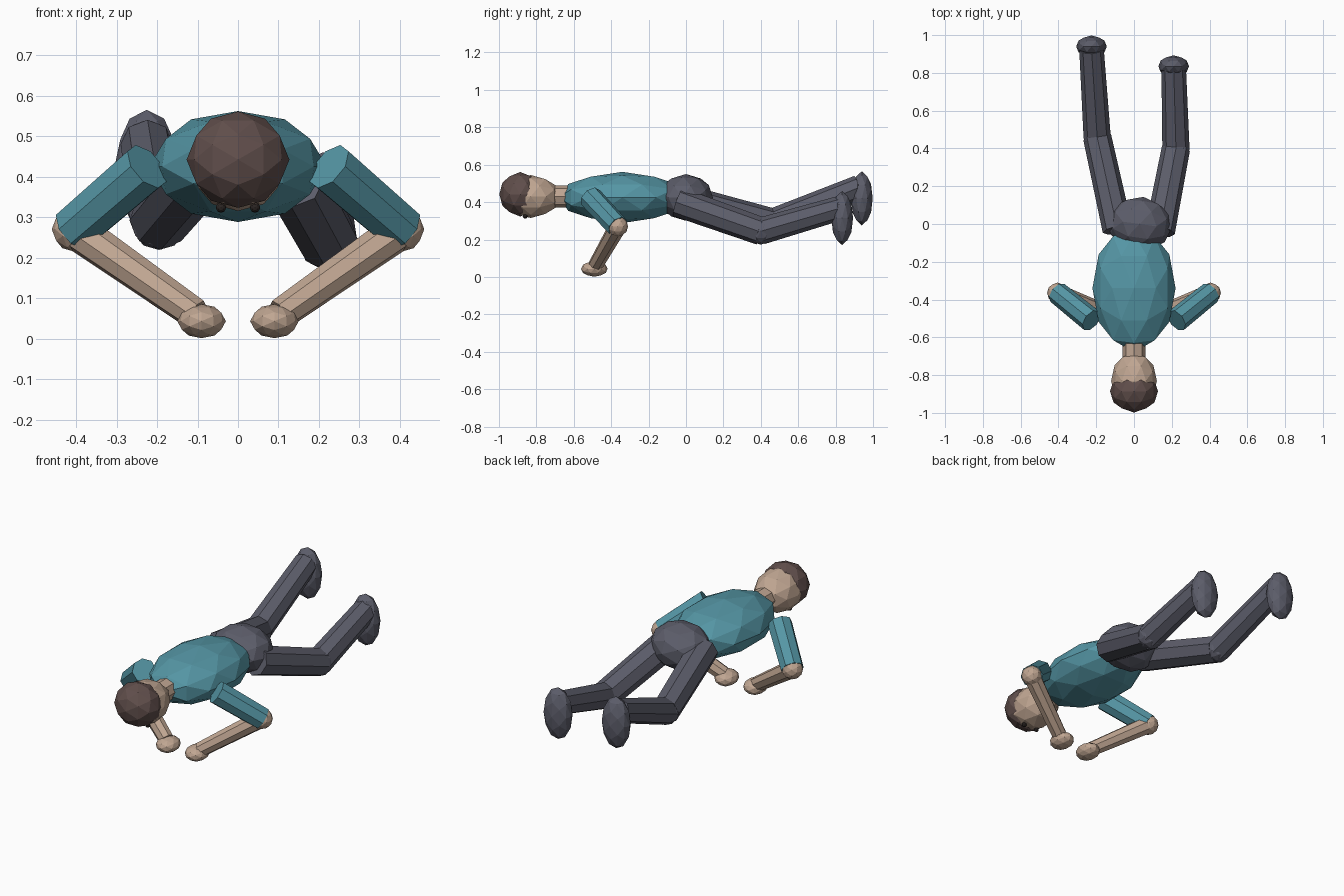
import bpy, bmesh
from math import radians
from mathutils import Matrix, Vector

cube = bpy.data.objects.get("Cube")
if cube:
    bpy.data.objects.remove(cube, do_unlink=True)


def material(name, hex_code):
    """Flat material from an sRGB hex colour."""
    srgb = [int(hex_code[i:i + 2], 16) / 255 for i in (0, 2, 4)]
    color = [((c + 0.055) / 1.055) ** 2.4 for c in srgb] + [1.0]
    mat = bpy.data.materials.new(name)
    mat.use_nodes = True
    mat.diffuse_color = color
    bsdf = next(n for n in mat.node_tree.nodes if n.type == 'BSDF_PRINCIPLED')
    bsdf.inputs["Base Color"].default_value = color
    return mat


SHIRT = material("teal_shirt", "5596A5")
SKIN = material("skin", "C0A692")
HAIR = material("brown_hair", "604E4B")
TROUSERS = material("slate_trousers", "5C5D6A")
EYE = material("dark_eye", "2A2422")


def finish(name, bm, mat):
    mesh = bpy.data.meshes.new(name)
    bm.to_mesh(mesh)
    bm.free()
    mesh.materials.append(mat)
    obj = bpy.data.objects.new(name, mesh)
    bpy.context.collection.objects.link(obj)
    return obj


def ball(name, center, radii, mat, yaw=0):
    """Faceted ellipsoid with an edge of the icosahedron on top, along x."""
    bm = bmesh.new()
    bmesh.ops.create_icosphere(bm, subdivisions=2, radius=1)
    shape = (Matrix.Translation(center) @ Matrix.Rotation(radians(yaw), 4, 'Z')
             @ Matrix.Diagonal((*radii, 1)) @ Matrix.Rotation(radians(-31.72), 4, 'Y'))
    bm.transform(shape)
    return finish(name, bm, mat)


def limb(name, start, end, r_start, r_end, mat):
    """Eight-sided tapered cylinder between two points."""
    a, b = Vector(start), Vector(end)
    bm = bmesh.new()
    bmesh.ops.create_cone(bm, cap_ends=True, segments=8, radius1=r_start,
                          radius2=r_end, depth=(b - a).length)
    bm.transform(Matrix.Translation((a + b) / 2)
                 @ (b - a).to_track_quat('Z', 'Y').to_matrix().to_4x4())
    return finish(name, bm, mat)


# Trunk, neck and head
ball("torso", (0, -0.34, 0.425), (0.22, 0.34, 0.137), SHIRT)
ball("hips", (0.03, 0, 0.425), (0.17, 0.145, 0.125), TROUSERS, yaw=-8)
limb("neck", (0, -0.55, 0.43), (0, -0.74, 0.43), 0.06, 0.06, SKIN)
ball("head", (0, -0.83, 0.43), (0.121, 0.155, 0.115), SKIN)
ball("hair", (0, -0.886, 0.442), (0.127, 0.112, 0.119), HAIR)

# Mirrored arms and eyes
for side, s in (("left", 1), ("right", -1)):
    shoulder = (s * 0.225, -0.51, 0.425)
    elbow = (s * 0.405, -0.365, 0.27)
    wrist = (s * 0.105, -0.485, 0.06)
    hand = (s * 0.09, -0.49, 0.043)
    limb(side + "_upper_arm", shoulder, elbow, 0.064, 0.06, SHIRT)
    ball(side + "_elbow", elbow, (0.055, 0.055, 0.055), SKIN)
    limb(side + "_forearm", elbow, wrist, 0.048, 0.04, SKIN)
    ball(side + "_hand", hand, (0.06, 0.071, 0.042), SKIN)
    ball(side + "_eye", (s * 0.042, -0.86, 0.324), (0.013, 0.013, 0.013), EYE)

# Legs, posed separately: hip, knee, ankle, foot
LEGS = {
    "left": ((0.137, -0.04, 0.40), (0.222, 0.40, 0.245),
             (0.21, 0.83, 0.37), (0.21, 0.835, 0.315)),
    "right": ((-0.087, -0.03, 0.42), (-0.195, 0.46, 0.292),
              (-0.225, 0.925, 0.48), (-0.225, 0.94, 0.42)),
}
for side, (hip, knee, ankle, foot) in LEGS.items():
    limb(side + "_thigh", hip, knee, 0.08, 0.075, TROUSERS)
    ball(side + "_knee", knee, (0.073, 0.073, 0.073), TROUSERS)
    limb(side + "_shin", knee, ankle, 0.072, 0.065, TROUSERS)
    ball(side + "_foot", foot, (0.081, 0.058, 0.145), TROUSERS)
